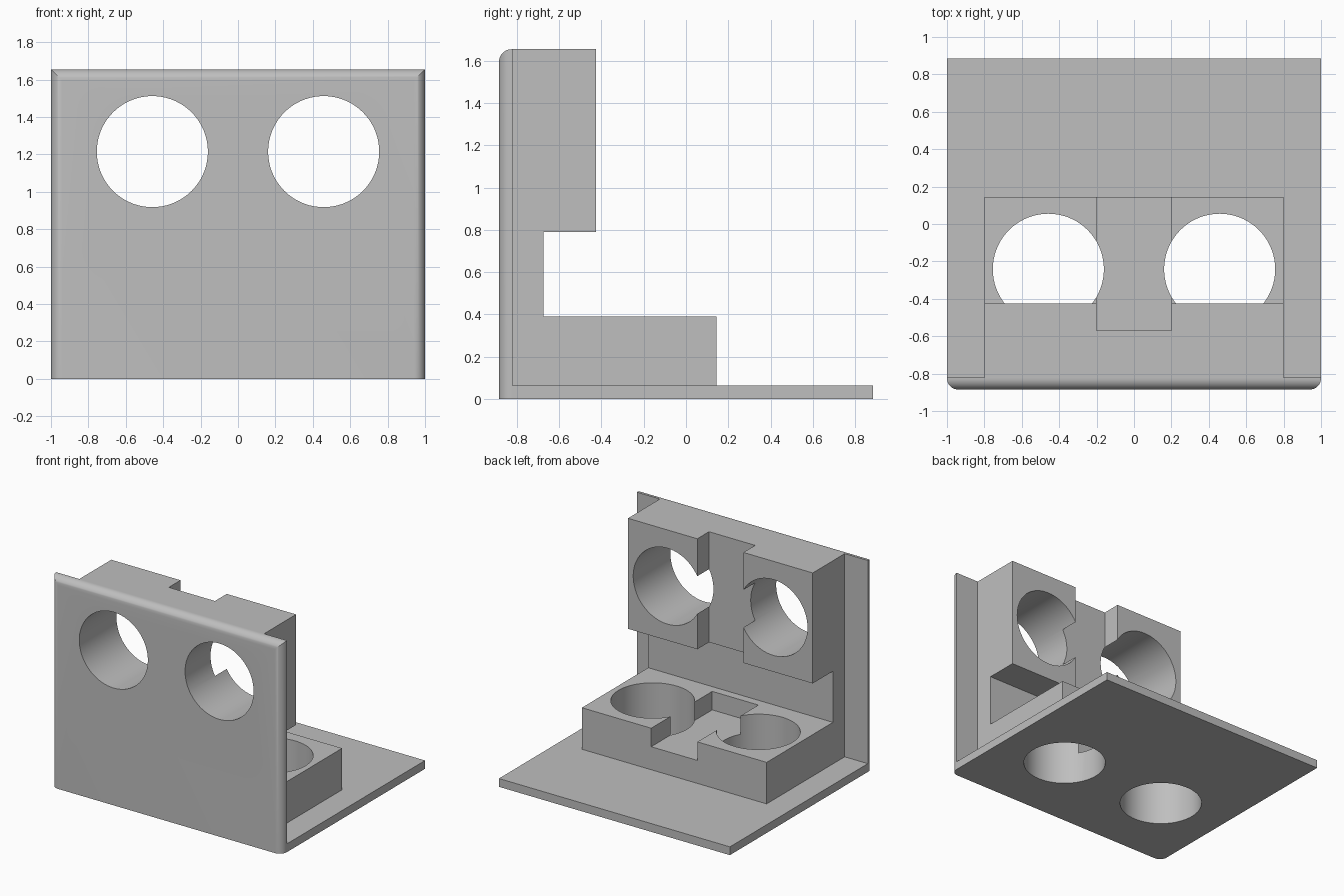
import bpy, bmesh, math
from mathutils import Matrix, Vector

cube = bpy.data.objects.get("Cube")
if cube:
    bpy.data.objects.remove(cube, do_unlink=True)

# Single grey material
grey = bpy.data.materials.new("plain_grey")
grey.use_nodes = True
colour = (0.52, 0.52, 0.52, 1)
grey.diffuse_color = colour
grey.node_tree.nodes["Principled BSDF"].inputs["Base Color"].default_value = colour

BACK, TOP, WALL_IN, PLATE_TOP = 0.885, 1.655, -0.82, 0.065


def finish(name, bm):
    bmesh.ops.recalc_face_normals(bm, faces=bm.faces)
    mesh = bpy.data.meshes.new(name)
    bm.to_mesh(mesh)
    bm.free()
    mesh.materials.append(grey)
    obj = bpy.data.objects.new(name, mesh)
    bpy.context.collection.objects.link(obj)
    return obj


def prism(name, profile, half_width, round_radius=0):
    """Extrude a (y, z) profile across x; optionally round the front edges."""
    bm = bmesh.new()
    face = bm.faces.new([bm.verts.new((-half_width, y, z)) for y, z in profile])
    ext = bmesh.ops.extrude_face_region(bm, geom=[face])
    moved = [v for v in ext["geom"] if isinstance(v, bmesh.types.BMVert)]
    bmesh.ops.translate(bm, verts=moved, vec=(2 * half_width, 0, 0))
    if round_radius:
        edges = [e for e in bm.edges
                 if all(v.co.y < -0.88 for v in e.verts)
                 and any(v.co.z > 1 for v in e.verts)]
        bmesh.ops.bevel(bm, geom=edges, offset=round_radius, segments=10,
                        profile=0.5, affect='EDGES')
    return finish(name, bm)


def box(y0, y1, z0, z1):
    return [(y0, z0), (y1, z0), (y1, z1), (y0, z1)]


def cylinder(name, centre, radius, depth, rotation):
    bm = bmesh.new()
    bmesh.ops.create_cone(bm, cap_ends=True, segments=72, radius1=radius,
                          radius2=radius, depth=depth,
                          matrix=Matrix.Translation(Vector(centre)) @ rotation)
    return finish(name, bm)


def combine(target, tool, operation):
    tool.hide_render = True
    mod = target.modifiers.new(tool.name, 'BOOLEAN')
    mod.operation, mod.object, mod.solver = operation, tool, 'EXACT'
    with bpy.context.temp_override(object=target, active_object=target):
        bpy.ops.object.modifier_apply(modifier=mod.name)
    bpy.data.objects.remove(tool, do_unlink=True)


# Upright wall with rounded front edges, base plate, and stepped socket block
bracket = prism("corner_bracket", box(-BACK, WALL_IN, 0, TOP), 1, 0.06)
plate = prism("base_plate", box(WALL_IN, BACK, 0, PLATE_TOP), 1)
block = prism("socket_block", [
    (WALL_IN, PLATE_TOP), (0.145, PLATE_TOP), (0.145, 0.39), (-0.675, 0.39),
    (-0.675, 0.79), (-0.425, 0.79), (-0.425, TOP), (WALL_IN, TOP)], 0.8)
combine(bracket, plate, 'UNION')
combine(bracket, block, 'UNION')

# Channels joining each pair of holes
upper = prism("upper_channel", box(-0.57, -0.3, 0.7, 1.8), 0.2)
lower = prism("lower_channel", box(-0.61, 0.3, 0.245, 0.5), 0.2)
combine(bracket, upper, 'DIFFERENCE')
combine(bracket, lower, 'DIFFERENCE')

# Paired holes through the wall and through the base
for side in (-1, 1):
    wall_hole = cylinder("wall_hole", (side * 0.458, -0.65, 1.215), 0.297, 1,
                         Matrix.Rotation(math.pi / 2, 4, 'X'))
    combine(bracket, wall_hole, 'DIFFERENCE')
    base_hole = cylinder("base_hole", (side * 0.458, -0.242, 0.2), 0.297, 0.8,
                         Matrix.Identity(4))
    combine(bracket, base_hole, 'DIFFERENCE')

# Smooth the curved surfaces, keep the edges crisp
bpy.ops.object.select_all(action='DESELECT')
bracket.select_set(True)
bpy.context.view_layer.objects.active = bracket
bpy.ops.object.shade_smooth_by_angle(angle=math.radians(30))
